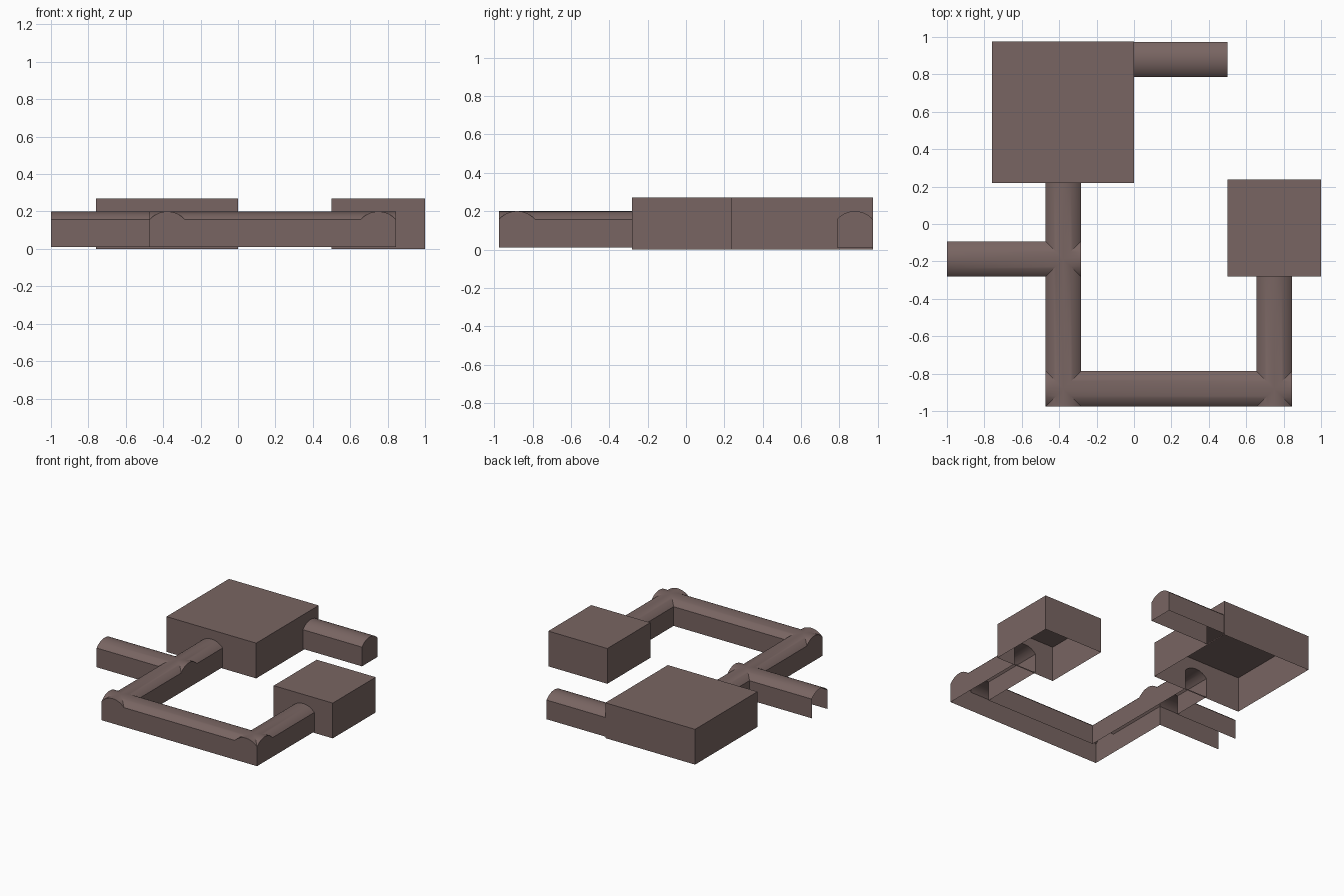
import bpy, bmesh, math

if "Cube" in bpy.data.objects:
    bpy.data.objects.remove(bpy.data.objects["Cube"])

stone = bpy.data.materials.new("dusty brown stone")
stone.diffuse_color = (0.19, 0.13, 0.122, 1)
stone.use_nodes = True
stone.node_tree.nodes["Principled BSDF"].inputs["Base Color"].default_value = stone.diffuse_color

HALF = 0.094          # half width of a passage
FLOOR, SHOULDER, CROWN = 0.01, 0.157, 0.2
ARC_STEPS = 16


def make(name, bm):
    bmesh.ops.recalc_face_normals(bm, faces=bm.faces)
    me = bpy.data.meshes.new(name)
    bm.to_mesh(me)
    bm.free()
    me.materials.append(stone)
    ob = bpy.data.objects.new(name, me)
    bpy.context.collection.objects.link(ob)
    return ob


def room(name, x0, x1, y0, y1, h):
    bm = bmesh.new()
    bmesh.ops.create_cube(bm, size=1)
    for v in bm.verts:
        v.co = (x1 if v.co.x > 0 else x0, y1 if v.co.y > 0 else y0, h if v.co.z > 0 else 0)
    return make(name, bm)


def tunnel(name, axis, start, end, centre):
    # straight walls with a shallow segmental vault, extruded along an axis
    rise = CROWN - SHOULDER
    r = (HALF ** 2 + rise ** 2) / (2 * rise)
    a = math.asin(HALF / r)
    prof = [(HALF, FLOOR)]
    for i in range(ARC_STEPS + 1):
        t = a - 2 * a * i / ARC_STEPS
        prof.append((r * math.sin(t), CROWN - r + r * math.cos(t)))
    prof.append((-HALF, FLOOR))
    bm = bmesh.new()
    rings = []
    for s in (start, end):
        rings.append([bm.verts.new((s, centre + p, z) if axis == 'X' else (centre + p, s, z))
                      for p, z in prof])
    n = len(prof)
    for i in range(n):
        j = (i + 1) % n
        bm.faces.new((rings[0][i], rings[0][j], rings[1][j], rings[1][i]))
    bm.faces.new(rings[0])
    bm.faces.new(rings[1][::-1])
    return make(name, bm)


# Rooms and passages as solids
LEFT, RIGHT, FRONT, SIDE = -0.378, 0.75, -0.881, -0.188
shell = room("large_room", -0.76, 0.0, 0.22, 0.976, 0.27)
parts = [
    tunnel("left_passage", 'Y', FRONT - HALF, 0.3, LEFT),
    tunnel("front_passage", 'X', LEFT - HALF, RIGHT + HALF, FRONT),
    tunnel("right_passage", 'Y', FRONT - HALF, -0.2, RIGHT),
    tunnel("side_passage", 'X', -1.0, LEFT + HALF, SIDE),
    tunnel("back_passage", 'X', -0.1, 0.5, 0.88),
    room("small_room", 0.5, 1.0, -0.282, 0.238, 0.27),
]

# Merge them so the vaults cross and the doorways open up
bpy.context.view_layer.objects.active = shell
for p in parts:
    mod = shell.modifiers.new("join", 'BOOLEAN')
    mod.operation = 'UNION'
    mod.solver = 'EXACT'
    mod.object = p
    bpy.ops.object.modifier_apply(modifier=mod.name)
    bpy.data.objects.remove(p, do_unlink=True)
shell.name = "rooms_and_passages"

# Open the undersides and the outer end of the side passage
bm = bmesh.new()
bm.from_mesh(shell.data)
bm.normal_update()
gone = [f for f in bm.faces if f.normal.z < -0.9
        or (f.normal.x < -0.9 and f.calc_center_median().x < -0.99)]
bmesh.ops.delete(bm, geom=gone, context='FACES')
bm.to_mesh(shell.data)
bm.free()

# Smooth vaults, crisp edges
bpy.ops.object.select_all(action='DESELECT')
shell.select_set(True)
bpy.context.view_layer.objects.active = shell
bpy.ops.object.shade_smooth_by_angle(angle=math.radians(25))
